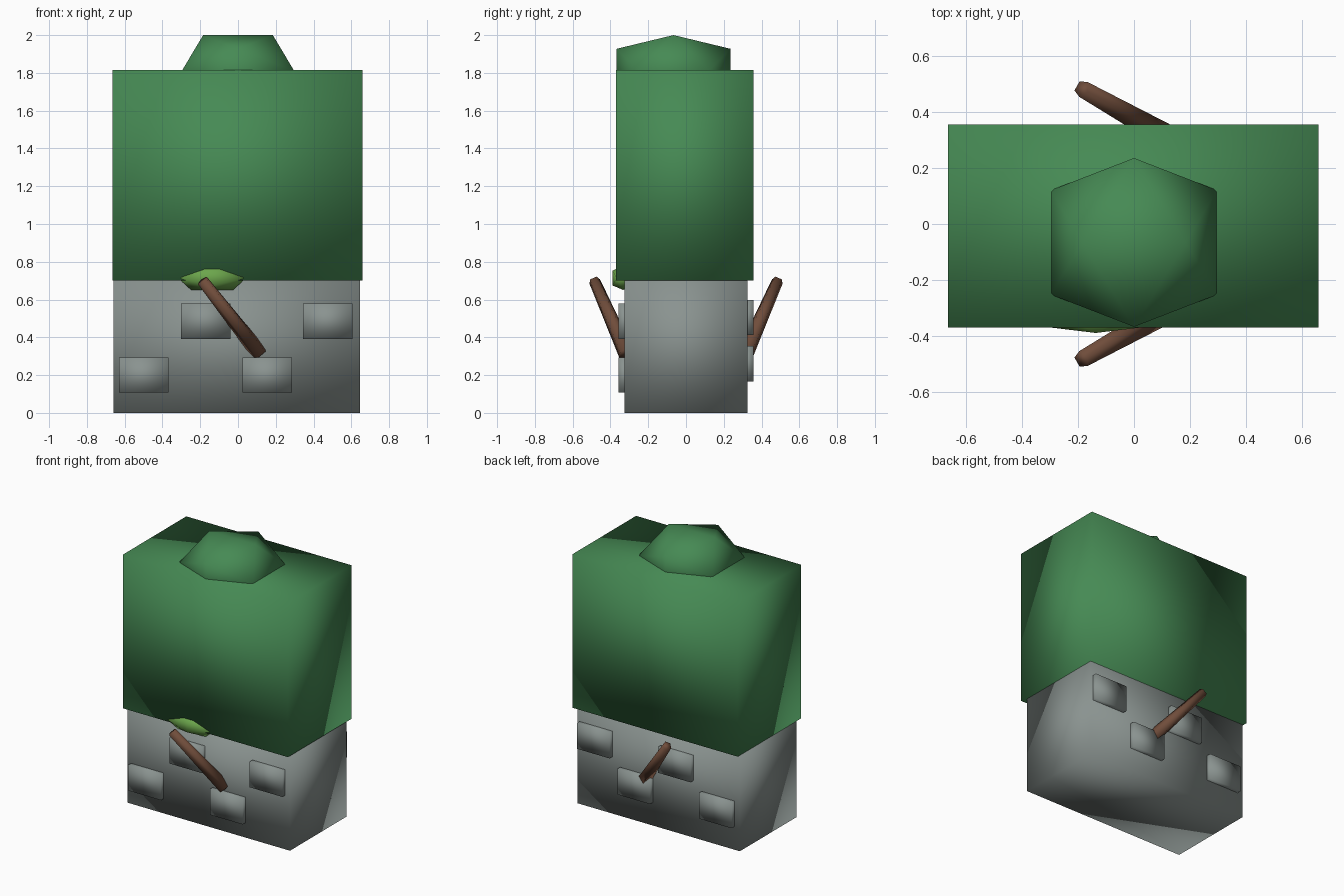
import bpy, bmesh
from mathutils import Vector

if "Cube" in bpy.data.objects:
    bpy.data.objects.remove(bpy.data.objects["Cube"])

PHI = 1.618


def material(name, hex_code):
    def lin(c):
        return c / 12.92 if c <= 0.04045 else ((c + 0.055) / 1.055) ** 2.4
    m = bpy.data.materials.new(name)
    m.diffuse_color = [lin(int(hex_code[i:i + 2], 16) / 255) for i in (0, 2, 4)] + [1]
    m.use_nodes = True
    m.node_tree.nodes["Principled BSDF"].inputs["Base Color"].default_value = m.diffuse_color
    return m


STONE = material("grey stone", "8A9390")
HEDGE = material("hedge green", "468A54")
LEAF = material("leaf green", "6CA64C")
WOOD = material("brown wood", "704D3B")


def finish(name, bm, mat):
    bmesh.ops.recalc_face_normals(bm, faces=bm.faces)
    for f in bm.faces:
        f.smooth = True
    me = bpy.data.meshes.new(name)
    bm.to_mesh(me)
    bm.free()
    me.materials.append(mat)
    ob = bpy.data.objects.new(name, me)
    bpy.context.collection.objects.link(ob)
    return ob


def box(name, lo, hi, mat):
    lo, hi = Vector(lo), Vector(hi)
    bm = bmesh.new()
    bmesh.ops.create_cube(bm, size=1)
    for v in bm.verts:
        v.co = (lo + hi) / 2 + v.co * (hi - lo)
    return finish(name, bm, mat)


def clump(name, centre, half, mat):
    """Squashed icosahedron with an edge on top, half = half extents."""
    bm = bmesh.new()
    for a in (-1, 1):
        for b in (-1, 1):
            for p in ((a, 0, b * PHI), (a * PHI, b, 0), (0, a * PHI, b)):
                bm.verts.new(Vector(centre) + Vector(p) / PHI * Vector(half))
    bmesh.ops.convex_hull(bm, input=bm.verts)
    return finish(name, bm, mat)


def branch(name, start, end, r1, r2, mat):
    start, end = Vector(start), Vector(end)
    d = end - start
    bm = bmesh.new()
    bmesh.ops.create_cone(bm, cap_ends=True, segments=5, radius1=r1, radius2=r2, depth=d.length)
    rot = d.to_track_quat('Z', 'Y')
    for v in bm.verts:
        v.co = (start + end) / 2 + rot @ v.co
    return finish(name, bm, mat)


# Stone wall and the hedge above it
box("stone_wall", (-0.66, -0.325, 0), (0.645, 0.325, 0.72), STONE)
hedge = box("hedge", (-0.665, -0.37, 0.70), (0.66, 0.357, 1.815), HEDGE)

# Raised stones on the front and back
for side, name, spots in (
        (-1, "front_stone", ((-0.50, 0.20), (-0.17, 0.485), (0.155, 0.20), (0.475, 0.485))),
        (1, "back_stone", ((0.495, 0.505), (0.17, 0.26), (-0.155, 0.505), (-0.485, 0.26)))):
    for i, (x, z) in enumerate(spots):
        box(f"{name}_{i + 1}", (x - 0.131, side * 0.326 - 0.031, z - 0.093),
            (x + 0.131, side * 0.326 + 0.031, z + 0.093), STONE)

# Crown on top and leaf clump at the hedge's lower edge
clump("hedge_crown", (0, -0.066, 1.81), (0.298, 0.302, 0.19), HEDGE)
clump("leaf_clump", (-0.137, -0.333, 0.714), (0.18, 0.057, 0.063), LEAF)

# Branches, one each side
for side, name in ((-1, "front_branch"), (1, "back_branch")):
    branch(name, (0.115, side * 0.315, 0.315), (-0.187, side * 0.485, 0.70), 0.046, 0.032, WOOD)
